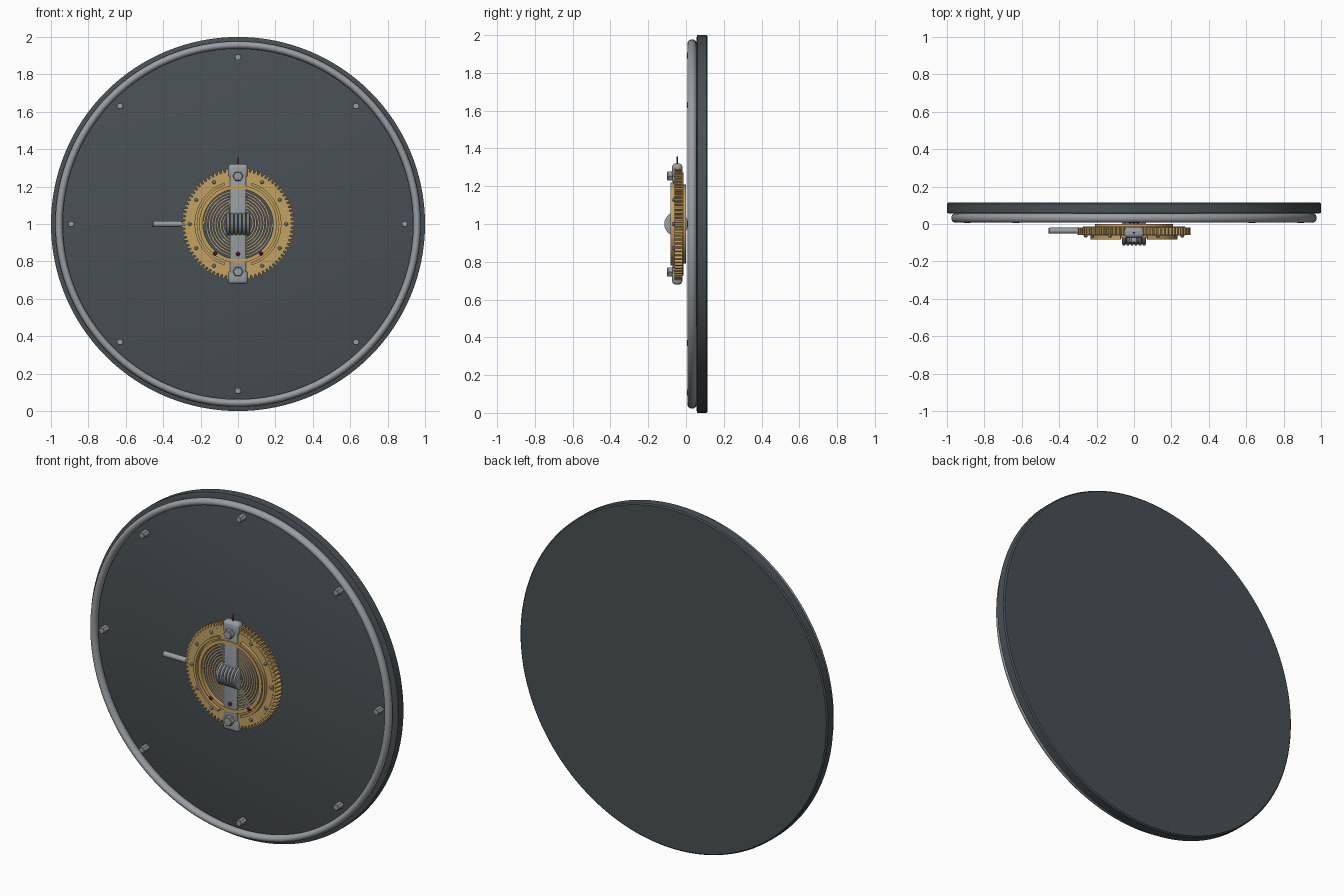
import bpy, bmesh, math
from mathutils import Matrix, Vector

if "Cube" in bpy.data.objects:
    bpy.data.objects.remove(bpy.data.objects["Cube"])

TAU = 2 * math.pi
CENTRE = Vector((0, 0, 1))


def material(name, rgb):
    m = bpy.data.materials.new(name)
    m.diffuse_color = (*rgb, 1)
    m.use_nodes = True
    m.node_tree.nodes["Principled BSDF"].inputs["Base Color"].default_value = m.diffuse_color
    return m


SLATE = material("slate", (0.065, 0.08, 0.09))
BRASS = material("brass", (0.56, 0.36, 0.12))
STEEL = material("steel", (0.32, 0.34, 0.36))
DARK = material("dark_steel", (0.08, 0.09, 0.1))
RED = material("red", (0.25, 0.01, 0.02))


def finish(bm, name, mat, smooth=True):
    bmesh.ops.recalc_face_normals(bm, faces=bm.faces)
    me = bpy.data.meshes.new(name)
    bm.to_mesh(me)
    bm.free()
    ob = bpy.data.objects.new(name, me)
    bpy.context.collection.objects.link(ob)
    me.materials.append(mat)
    if smooth:
        bpy.context.view_layer.objects.active = ob
        ob.select_set(True)
        bpy.ops.object.shade_smooth_by_angle(angle=math.radians(35))
        ob.select_set(False)
    return ob


def polar(r, a, y):
    return Vector((r * math.cos(a), y, 1 + r * math.sin(a)))


def skin(bm, loops, closed):
    """Bridge loops of equal length; cap the ends when open."""
    rows = [[bm.verts.new(p) for p in loop] for loop in loops]
    n = len(rows[0])
    for i in range(len(rows) if closed else len(rows) - 1):
        a, b = rows[i], rows[(i + 1) % len(rows)]
        for j in range(n):
            k = (j + 1) % n
            bm.faces.new((a[j], a[k], b[k], b[j]))
    if not closed:
        bm.faces.new(rows[0])
        bm.faces.new(rows[-1])


def lathe(name, profile, mat, closed=False, segs=128, centre=(0, 0), axis="Y"):
    """Turn (radius, depth) points around the y or x axis."""
    bm = bmesh.new()
    loops = [[polar(r, TAU * j / segs, y) for j in range(segs)] for r, y in profile]
    skin(bm, loops, closed)
    if axis == "X":
        bm.transform(Matrix.Translation(CENTRE) @ Matrix.Rotation(math.pi / 2, 4, "Z")
                     @ Matrix.Translation(-CENTRE))
    bm.transform(Matrix.Translation((centre[0], 0, centre[1])))
    return finish(bm, name, mat)


def hex_bolt(name, x, z, r, y0, y1, mat):
    c = r * 0.15
    return lathe(name, [(r, y1), (r, y0 + c), (r - c, y0)], mat, segs=6, centre=(x, z))


def box(name, size, loc, mat, bevel):
    bm = bmesh.new()
    bmesh.ops.create_cube(bm, size=1, matrix=Matrix.Translation(loc) @ Matrix.Diagonal((*size, 1)))
    bmesh.ops.bevel(bm, geom=bm.edges[:], offset=bevel, segments=3, profile=0.5, affect="EDGES")
    return finish(bm, name, mat)


# Backing disc and the round trim ring on its face
lathe("backing_disc", [(0.985, 0.055), (1, 0.06), (1, 0.108), (0.993, 0.115)], SLATE)
lathe("trim_ring", [(0.957 + 0.02 * math.cos(TAU * i / 16), 0.032 + 0.024 * math.sin(TAU * i / 16))
                    for i in range(16)], STEEL, closed=True)
for i in range(8):
    a = TAU * i / 8
    hex_bolt(f"disc_bolt_{i + 1}", 0.892 * math.cos(a), 0.892 * math.sin(a), 0.019, 0.005, 0.06, STEEL)

# Toothed brass gear with a round opening
TEETH = 80
outer = []
for t in range(TEETH):
    for f, r in ((0, 0.284), (0.3, 0.284), (0.42, 0.302), (0.78, 0.302)):
        outer.append((r, TAU * (t + f) / TEETH))
bm = bmesh.new()
skin(bm, [[polar(r, a, -0.06) for r, a in outer], [polar(r, a, -0.018) for r, a in outer],
          [polar(0.195, a, -0.018) for r, a in outer], [polar(0.195, a, -0.06) for r, a in outer]], True)
finish(bm, "gear", BRASS)
for side, y0, y1 in (("front", -0.062, -0.055), ("back", -0.022, -0.014)):
    lathe(f"gear_face_{side}", [(0.272, y0), (0.272, y1), (0.2, y1), (0.2, y0)], BRASS, True)
lathe("gear_inner_collar", [(0.208, -0.076), (0.208, 0), (0.188, 0), (0.188, -0.076)], BRASS, True)

# Raised brass arcs on either side of the bridge
for side, mid in (("right", 0), ("left", math.pi)):
    bm = bmesh.new()
    sections = []
    for i in range(41):
        a = mid - 1.25 + 2.5 * i / 40
        sections.append([polar(r, a, y) for r, y in ((0.218, -0.06), (0.218, -0.083),
                                                      (0.232, -0.083), (0.232, -0.06))])
    skin(bm, sections, False)
    finish(bm, f"raised_arc_{side}", BRASS)

# Rivets around the gear face
for i in range(12):
    a = TAU * i / 12
    if i % 3 or i % 6 == 0:
        lathe(f"gear_rivet_{i + 1}", [(0.01, -0.055), (0.01, -0.066), (0.006, -0.071)], STEEL,
              segs=12, centre=(0.258 * math.cos(a), 0.258 * math.sin(a)))

# Flat coil spring, alternating steel and brass bands
for name, phase, mat in (("coil_steel", 0, STEEL), ("coil_brass", math.pi, BRASS)):
    bm = bmesh.new()
    sections, turns, steps = [], 4, 288
    for i in range(steps + 1):
        t = i / steps
        r = 0.065 + 0.117 * t
        sections.append([polar(r + dr, phase + turns * TAU * t, y) for dr, y in
                         ((-0.005, -0.066), (0.005, -0.066), (0.005, -0.018), (-0.005, -0.018))])
    skin(bm, sections, False)
    finish(bm, name, mat)

# Bridge across the gear, with end clamps, bolts and studs
box("bridge", (0.085, 0.02, 0.56), (0, -0.062, 1), STEEL, 0.006)
for side, s in (("top", 1), ("bottom", -1)):
    box(f"clamp_{side}", (0.106, 0.054, 0.075), (0, -0.046, 1 + s * 0.283), STEEL, 0.018)
    hex_bolt(f"clamp_bolt_{side}", 0, s * 0.255, 0.028, -0.1, -0.06, STEEL)
for i in range(7):
    for side, s in (("left", -1), ("right", 1)):
        box(f"bridge_notch_{side}_{i + 1}", (0.012, 0.022, 0.008),
            (s * 0.045, -0.062, 1.08 + 0.018 * i), STEEL, 0.002)

# Ridged worm drum lying across the middle
profile = [(0.045, -0.064)]
for i in range(6):
    x = -0.054 + 0.0216 * i
    profile += [(0.052, x - 0.0095), (0.063, x - 0.006), (0.063, x + 0.006), (0.052, x + 0.0095)]
profile.append((0.045, 0.064))
drum = lathe("worm_drum", profile, STEEL, segs=64, axis="X")
drum.location.y = -0.052
core = lathe("worm_drum_grooves", [(0.0545, -0.056), (0.0545, 0.056)], DARK, segs=64, axis="X")
core.location.y = -0.052
lathe("spindle", [(0.025, 0), (0.025, 0.06)], DARK, segs=24)

# Red studs along the lower coil
for i, (r, deg) in enumerate(((0.16, 270), (0.2, 232), (0.2, 308))):
    a = math.radians(deg)
    lathe(f"red_stud_{i + 1}", [(0.011, -0.06), (0.011, -0.077), (0.006, -0.082)], RED,
          segs=16, centre=(r * math.cos(a), r * math.sin(a)))

# Side lever and top pointer
lever = lathe("side_lever", [(0.016, 0.25), (0.016, 0.453), (0.012, 0.458)], STEEL, segs=24, axis="X")
lever.location.y = -0.036
bm = bmesh.new()
bmesh.ops.create_cone(bm, cap_ends=True, segments=12, radius1=0.006, radius2=0.003, depth=0.08,
                      matrix=Matrix.Translation((0, -0.046, 1.317)))
finish(bm, "top_pointer", RED)
